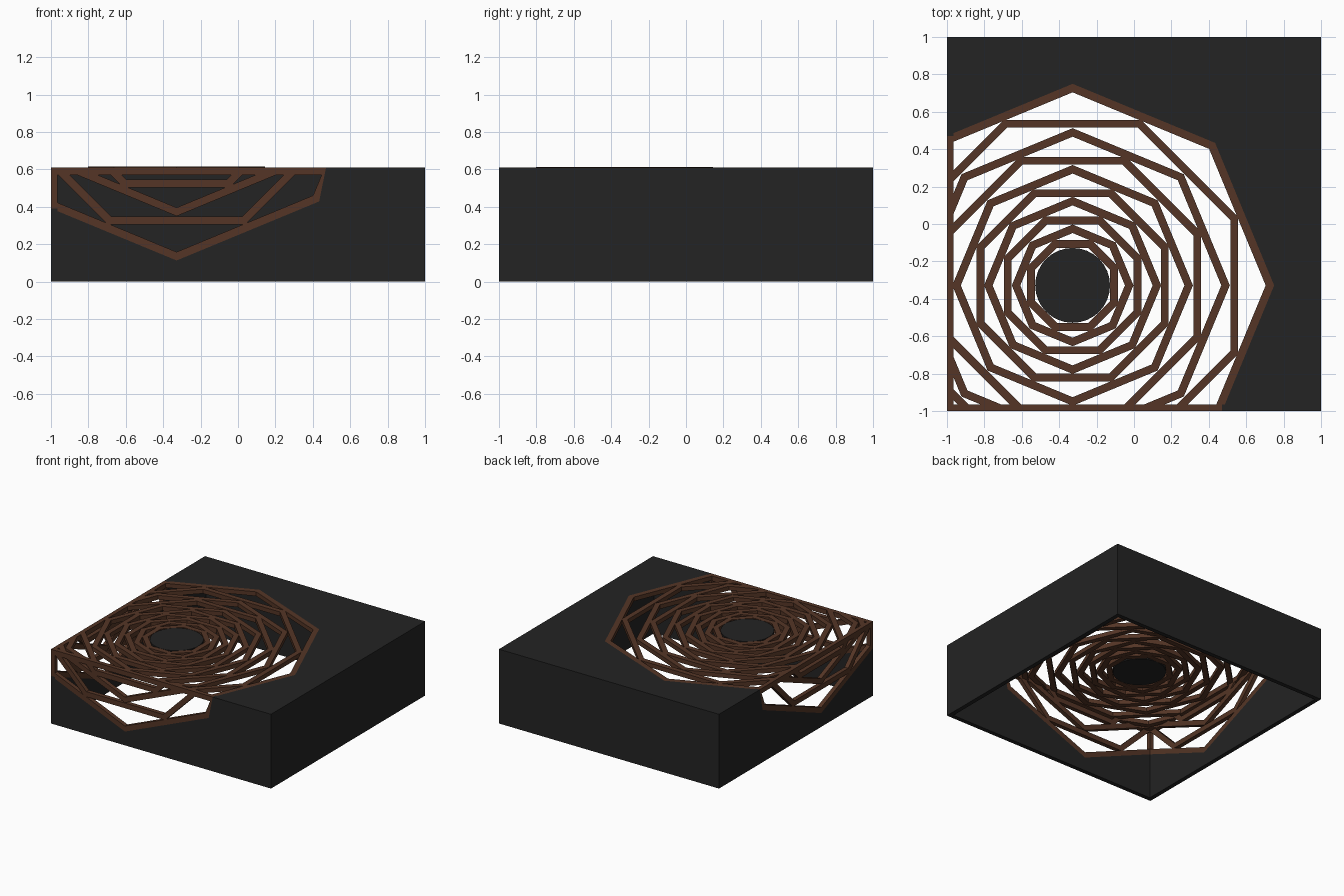
import bpy, bmesh, math
from mathutils import Vector

if "Cube" in bpy.data.objects:
    bpy.data.objects.remove(bpy.data.objects["Cube"])

H = 0.61        # box height
T = 0.035       # shell thickness
C = -0.328      # pattern centre in x and y
CZ = 1.19       # pattern centre height on the folded side faces
W = 0.042       # bar width


def material(name, rgb):
    m = bpy.data.materials.new(name)
    m.diffuse_color = (*rgb, 1)
    m.use_nodes = True
    m.node_tree.nodes["Principled BSDF"].inputs["Base Color"].default_value = m.diffuse_color
    return m


BLACK = material("charcoal black", (0.017, 0.017, 0.017))
BROWN = material("dark brown", (0.09, 0.036, 0.019))

# Each side: mapping from flat (u, v) to space, and the inward direction
SIDES = {
    "top": (lambda u, v: (u, v, H), (0, 0, -1)),
    "front": (lambda u, v: (u, -1, v), (0, 1, 0)),
    "left": (lambda u, v: (-1, u, v), (1, 0, 0)),
    "back": (lambda u, v: (u, 1, v), (0, -1, 0)),
    "right": (lambda u, v: (1, u, v), (-1, 0, 0)),
}


def panel(name, side, polys, mat, clips=(), lift=0.0):
    """Flat polygons, clipped in 2D, mapped to a side and thickened inward."""
    to3d, inward = SIDES[side]
    bm = bmesh.new()
    for p in polys:
        bm.faces.new([bm.verts.new((u, v, 0)) for u, v in p])
    bmesh.ops.remove_doubles(bm, verts=bm.verts[:], dist=1e-5)
    for co, no in clips:
        bmesh.ops.bisect_plane(bm, geom=bm.verts[:] + bm.edges[:] + bm.faces[:],
                               plane_co=(*co, 0), plane_no=(*no, 0), clear_outer=True)
    inward = Vector(inward)
    for v in bm.verts:
        v.co = Vector(to3d(v.co.x, v.co.y)) - inward * lift
    ext = bmesh.ops.extrude_face_region(bm, geom=bm.faces[:])
    moved = [g for g in ext["geom"] if isinstance(g, bmesh.types.BMVert)]
    bmesh.ops.translate(bm, verts=moved, vec=inward * (T + lift))
    bmesh.ops.recalc_face_normals(bm, faces=bm.faces[:])
    me = bpy.data.meshes.new(name)
    bm.to_mesh(me)
    bm.free()
    me.materials.append(mat)
    ob = bpy.data.objects.new(name, me)
    bpy.context.collection.objects.link(ob)
    return ob


def rect(u0, v0, u1, v1):
    return [(u0, v0), (u1, v0), (u1, v1), (u0, v1)]


def octagon_ring(cu, cv, apothem, turn):
    """Eight quads between an outer octagon and one a bar width smaller."""
    def pt(a, i):
        r = a / math.cos(math.pi / 8)
        t = math.radians(45 * i + turn)
        return (cu + r * math.cos(t), cv + r * math.sin(t))
    b = apothem - W
    return [[pt(apothem, i), pt(apothem, i + 1), pt(b, i + 1), pt(b, i)] for i in range(8)]


# Solid shell: walls and roof around the opening
R1 = 1.077
D = R1 * math.sqrt(0.5)
EDGE = C + R1 - (1 + C) * math.tan(math.pi / 8)      # where the opening meets the box edge
panel("roof", "top", [[(-1, EDGE), (C, C + R1), (C + D, C + D), (C + R1, C), (EDGE, -1),
                       (1, -1), (1, 1), (-1, 1)]], BLACK)
corner_z = CZ - R1 + (1 + C) * math.tan(math.pi / 8)
for side in ("front", "left"):
    panel(side + "_wall", side, [[(-1, 0), (1, 0), (1, H), (EDGE, H), (C + D, CZ - D),
                                  (C, CZ - R1), (-1, corner_z)]], BLACK)
    # Rail along the top edge and post at the shared corner
    panel(side + "_rail", side, [rect(-1, H - 0.04, EDGE, H)], BROWN)
    panel(side + "_corner_post", side, [rect(-1, corner_z, -1 + T, H)], BROWN)
for side in ("back", "right"):
    panel(side + "_wall", side, [rect(-1, 0, 1, H)], BLACK)

# Nested octagon rings, alternately pointed and flat towards the axes
K = math.cos(math.pi / 8)
RINGS = [(R1 * K, 0), (0.885, 22.5), (0.84 * K, 0), (0.687, 22.5), (0.643 * K, 0),
         (0.513, 22.5), (0.473 * K, 0), (0.368, 22.5), (0.325 * K, 0), (0.243, 22.5)]
for n, (apothem, turn) in enumerate(RINGS, 1):
    panel(f"top_ring_{n}", "top", octagon_ring(C, C, apothem, turn), BROWN,
          [((-1, 0), (-1, 0)), ((0, -1), (0, -1))], 0.004 if n > 6 else 0)
    if n <= 4:
        for side in ("front", "left"):
            panel(f"{side}_ring_{n}", side, octagon_ring(C, CZ, apothem, turn), BROWN,
                  [((-1, 0), (-1, 0)), ((0, H), (0, 1)), ((EDGE, 0), (1, 0))])

# Round centre cap
panel("centre_disc", "top",
      [[(C + 0.2 * math.cos(i * math.tau / 32), C + 0.2 * math.sin(i * math.tau / 32))
        for i in range(32)]], BLACK, lift=0.004)
